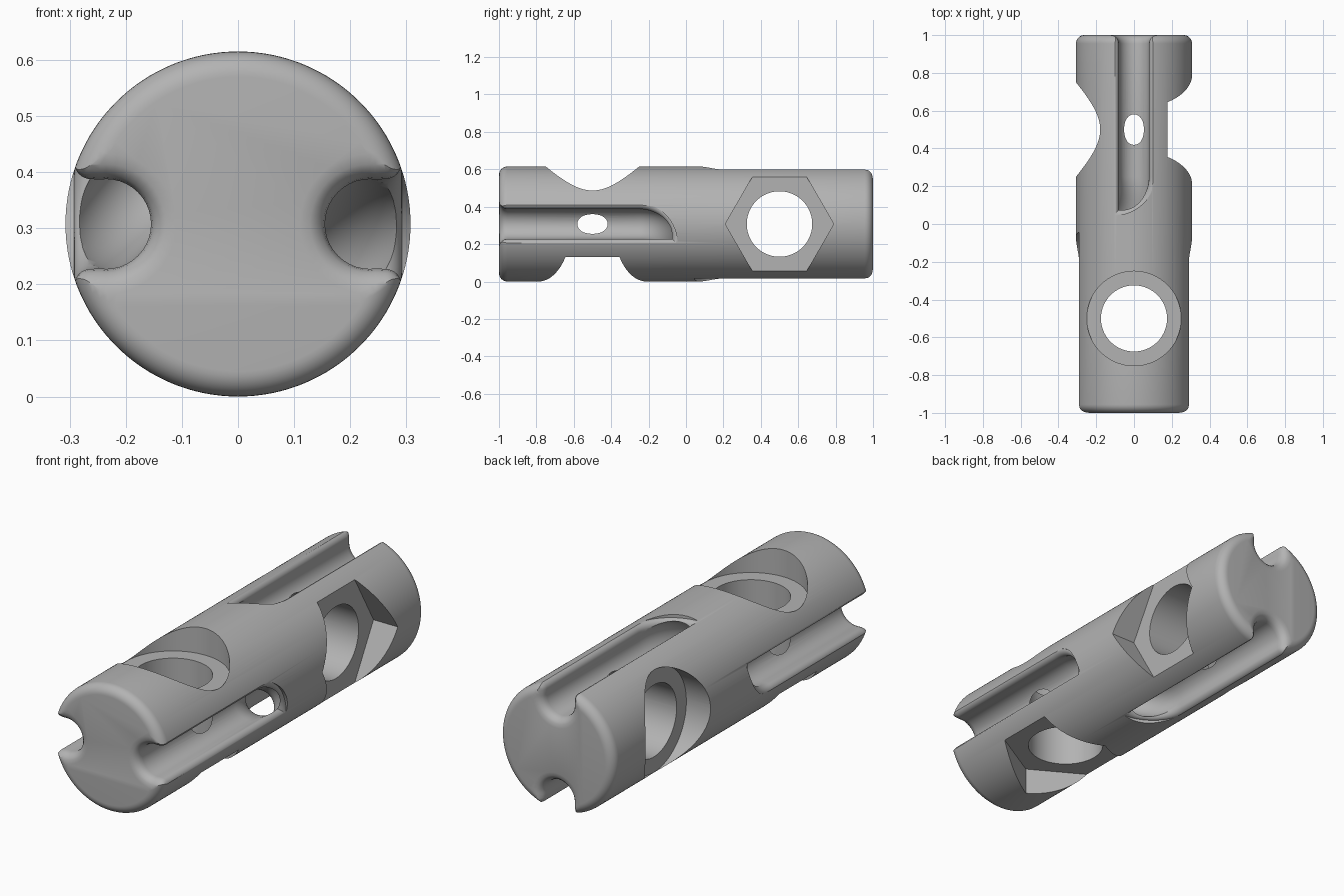
import bpy, bmesh
from math import sin, cos, pi, atan, sqrt
from mathutils import Matrix, Vector

if "Cube" in bpy.data.objects:
    bpy.data.objects.remove(bpy.data.objects["Cube"], do_unlink=True)

R_BODY, FILLET = 0.3075, 0.045   # barrel radius, end rounding
R_CORD, DEPTH = 0.08, 0.235      # cord channel radius, distance from the axis
BEND_Y, LIP = 0.25, 0.03         # where the channel starts to bend, lip rounding
FLARE_YS = [1.1, 1.0, 0.996, 0.99, 0.98, 0.97, 0.955]


def flare(y, start=1 - FILLET, r=FILLET):
    """Quarter-round growth past start."""
    t = min(max(y - start, 0), r)
    return r - sqrt(r * r - t * t)


def make_object(name, bm):
    bmesh.ops.recalc_face_normals(bm, faces=bm.faces)
    mesh = bpy.data.meshes.new(name)
    bm.to_mesh(mesh)
    bm.free()
    ob = bpy.data.objects.new(name, mesh)
    bpy.context.collection.objects.link(ob)
    return ob


def loft(name, rings, matrix):
    """Closed solid skinned through rings of equal length."""
    bm = bmesh.new()
    loops = [[bm.verts.new(p) for p in ring] for ring in rings]
    n = len(loops[0])
    for a, b in zip(loops, loops[1:]):
        for i in range(n):
            j = (i + 1) % n
            bm.faces.new((a[i], a[j], b[j], b[i]))
    bm.faces.new(loops[0])
    bm.faces.new(loops[-1])
    bm.transform(matrix)
    return make_object(name, bm)


def cylinder(name, radius, low, high, sides, matrix):
    bm = bmesh.new()
    bmesh.ops.create_cone(bm, cap_ends=True, segments=sides, radius1=radius,
                          radius2=radius, depth=high - low,
                          matrix=matrix @ Matrix.Translation((0, 0, (low + high) / 2)))
    return make_object(name, bm)


def cord_tunnel(matrix):
    """S-shaped round channel joining a back slot to a front slot."""
    chord, along = Vector((-1, 0, -1)).normalized(), Vector((0, 1, 0))
    normal = Vector((-1, 0, 1)).normalized()
    length = DEPTH * sqrt(2)
    half = 2 * atan(length / 2 / BEND_Y)
    bend = BEND_Y / sin(half)
    path = [(0, y, 0, R_CORD + flare(y)) for y in FLARE_YS]
    for i in range(15):
        a = half * i / 14
        path.append((bend * (1 - cos(a)), BEND_Y - bend * sin(a), a, R_CORD))
    path += [(length - s, -y, a, r) for s, y, a, r in reversed(path[:-1])]
    rings = []
    for s, y, a, r in path:
        center = Vector((0, 0, DEPTH)) + chord * s + along * y
        side = chord * cos(a) + along * sin(a)
        rings.append([center + r * (cos(t) * normal + sin(t) * side)
                      for t in (2 * pi * k / 40 for k in range(40))])
    return loft("tunnel_cutter", rings, matrix)


def slot_opening(matrix):
    """Outward opening of a channel with rounded lips and a curved inner end."""
    heights = [(0.24, -0.001)]
    for i in range(9):
        a = pi / 2 * i / 8
        heights.append((0.262 + LIP * sin(a), LIP * (1 - cos(a))))
    heights.append((0.36, LIP))
    rings = []
    for h, d in heights:
        w = R_CORD + d
        ring = [(-w - flare(y), y, h) for y in FLARE_YS]
        for i in range(17):
            a = pi / 2 * i / 16
            ring.append((-w + 2 * w * sin(a), BEND_Y - (0.175 + d) * cos(a), h))
        ring += [(w + flare(y), y, h) for y in reversed(FLARE_YS)]
        rings.append(ring)
    return loft("slot_cutter", rings, matrix)


# Barrel with rounded ends
bm = bmesh.new()
bmesh.ops.create_cone(bm, cap_ends=True, segments=128, radius1=R_BODY, radius2=R_BODY,
                      depth=2, matrix=Matrix.Rotation(pi / 2, 4, 'X'))
rims = [e for e in bm.edges if abs(e.verts[0].co.y - e.verts[1].co.y) < 0.01]
bmesh.ops.bevel(bm, geom=rims, offset=FILLET, segments=8, profile=0.5, affect='EDGES')
barrel = make_object("barrel", bm)

# Bolt holes: round recess on one side, hexagonal nut recess on the other
cutters = []
for y, turn in ((-0.5, 0), (0.5, -pi / 2)):
    place = Matrix.Translation((0, y, 0)) @ Matrix.Rotation(turn, 4, 'Y')
    flip = place @ Matrix.Rotation(pi, 4, 'Y')
    cutters += [cylinder("bolt_cutter", 0.175, -0.5, 0.5, 96, place),
                cylinder("head_cutter", 0.25, 0.177, 0.5, 96, place),
                cylinder("nut_cutter", 0.29, 0.177, 0.5, 6, flip)]

# Two cord channels, each open along one back slot and one front slot
swap = Matrix.Rotation(pi, 4, Vector((-1, 0, 1)))
for turn in (0, pi):
    spin = Matrix.Rotation(turn, 4, 'Y')
    cutters += [cord_tunnel(spin), slot_opening(spin), slot_opening(spin @ swap)]

# Carve the barrel and drop the cutters
for c in cutters:
    c.hide_render = True
    mod = barrel.modifiers.new(c.name, 'BOOLEAN')
    mod.operation, mod.solver, mod.object = 'DIFFERENCE', 'EXACT', c
graph = bpy.context.evaluated_depsgraph_get()
carved = bpy.data.meshes.new_from_object(barrel.evaluated_get(graph))
barrel.modifiers.clear()
barrel.data = carved
for c in cutters:
    bpy.data.objects.remove(c, do_unlink=True)
carved.transform(Matrix.Translation((0, 0, R_BODY)))

# Plain grey finish
grey = bpy.data.materials.new("grey")
grey.use_nodes = True
color = (0.45, 0.45, 0.45, 1)
grey.diffuse_color = color
grey.node_tree.nodes["Principled BSDF"].inputs["Base Color"].default_value = color
carved.materials.clear()
carved.materials.append(grey)

bpy.ops.object.select_all(action='DESELECT')
barrel.select_set(True)
bpy.context.view_layer.objects.active = barrel
bpy.ops.object.shade_smooth_by_angle(angle=0.6)
